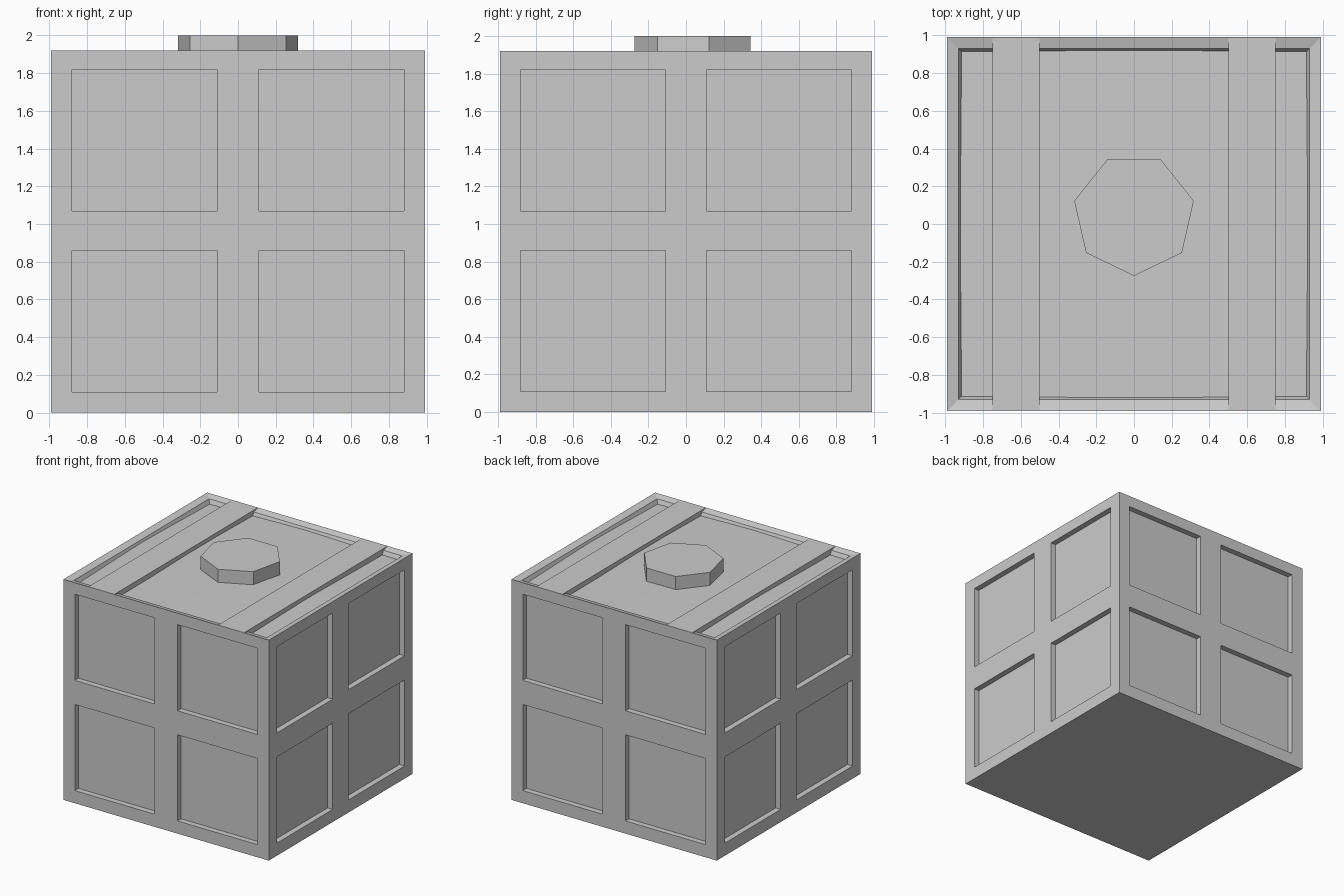
import bpy, bmesh, math
from mathutils import Matrix, Vector

if "Cube" in bpy.data.objects:
    bpy.data.objects.remove(bpy.data.objects["Cube"])

H, TOP = 0.99, 1.92
DEPTH = 0.05


def finish(bm, name):
    bmesh.ops.remove_doubles(bm, verts=bm.verts, dist=0.0005)
    bmesh.ops.recalc_face_normals(bm, faces=bm.faces)
    me = bpy.data.meshes.new(name)
    bm.to_mesh(me)
    bm.free()
    ob = bpy.data.objects.new(name, me)
    bpy.context.collection.objects.link(ob)
    return ob


def box(name, x0, x1, y0, y1, z0, z1):
    bm = bmesh.new()
    size = Matrix.Diagonal((x1 - x0, y1 - y0, z1 - z0, 1))
    mid = Matrix.Translation(((x0 + x1) / 2, (y0 + y1) / 2, (z0 + z1) / 2))
    bmesh.ops.create_cube(bm, size=1, matrix=mid @ size)
    return finish(bm, name)


def quad(bm, m, pts):
    bm.faces.new([bm.verts.new(m @ Vector(p)) for p in pts])


# crate body: four walls with sunken panels, sloped rim and inner lip
us = [-H, -0.88, -0.11, 0.11, 0.88, H]
zs = [0, 0.11, 0.86, 1.07, 1.82, TOP]
rim = [(H, TOP), (0.93, 1.905), (0.91, 1.86)]
bm = bmesh.new()
for side in range(4):
    m = Matrix.Rotation(side * math.pi / 2, 4, 'Z')
    for i in range(5):
        for j in range(5):
            c = [(us[i], zs[j]), (us[i + 1], zs[j]),
                 (us[i + 1], zs[j + 1]), (us[i], zs[j + 1])]
            if i in (1, 3) and j in (1, 3):
                quad(bm, m, [(u, -H + DEPTH, z) for u, z in c])
                for k in range(4):
                    (a, b), (d, e) = c[k], c[(k + 1) % 4]
                    quad(bm, m, [(a, -H, b), (d, -H, e),
                                 (d, -H + DEPTH, e), (a, -H + DEPTH, b)])
            else:
                quad(bm, m, [(u, -H, z) for u, z in c])
    for (r0, z0), (r1, z1) in zip(rim, rim[1:]):
        quad(bm, m, [(-r0, -r0, z0), (r0, -r0, z0), (r1, -r1, z1), (-r1, -r1, z1)])
quad(bm, Matrix(), [(-H, -H, 0), (-H, H, 0), (H, H, 0), (H, -H, 0)])
finish(bm, "crate_body")

# slightly crowned lid: the corners sit a little lower
bm = bmesh.new()
bmesh.ops.create_grid(bm, x_segments=2, y_segments=2, size=0.92)
for v in bm.verts:
    v.co.z = 1.868 if abs(v.co.x) > 0.5 and abs(v.co.y) > 0.5 else 1.886
finish(bm, "lid")

# two planks across the lid
for s, label in ((-1, "left"), (1, "right")):
    a, b = sorted((s * 0.5, s * 0.75))
    box(label + "_plank", a, b, -0.985, 0.985, 1.85, TOP)

# seven-sided knob
bm = bmesh.new()
bmesh.ops.create_cone(bm, cap_ends=True, segments=7, radius1=0.325, radius2=0.325, depth=0.13)
low = Vector((0, -1, 0))
v0 = bm.verts[:][0].co
turn = -math.pi / 2 - math.atan2(v0.y, v0.x)
bmesh.ops.transform(bm, verts=bm.verts,
                    matrix=Matrix.Translation((0, 0.05, 1.935)) @ Matrix.Rotation(turn, 4, 'Z'))
finish(bm, "knob")
